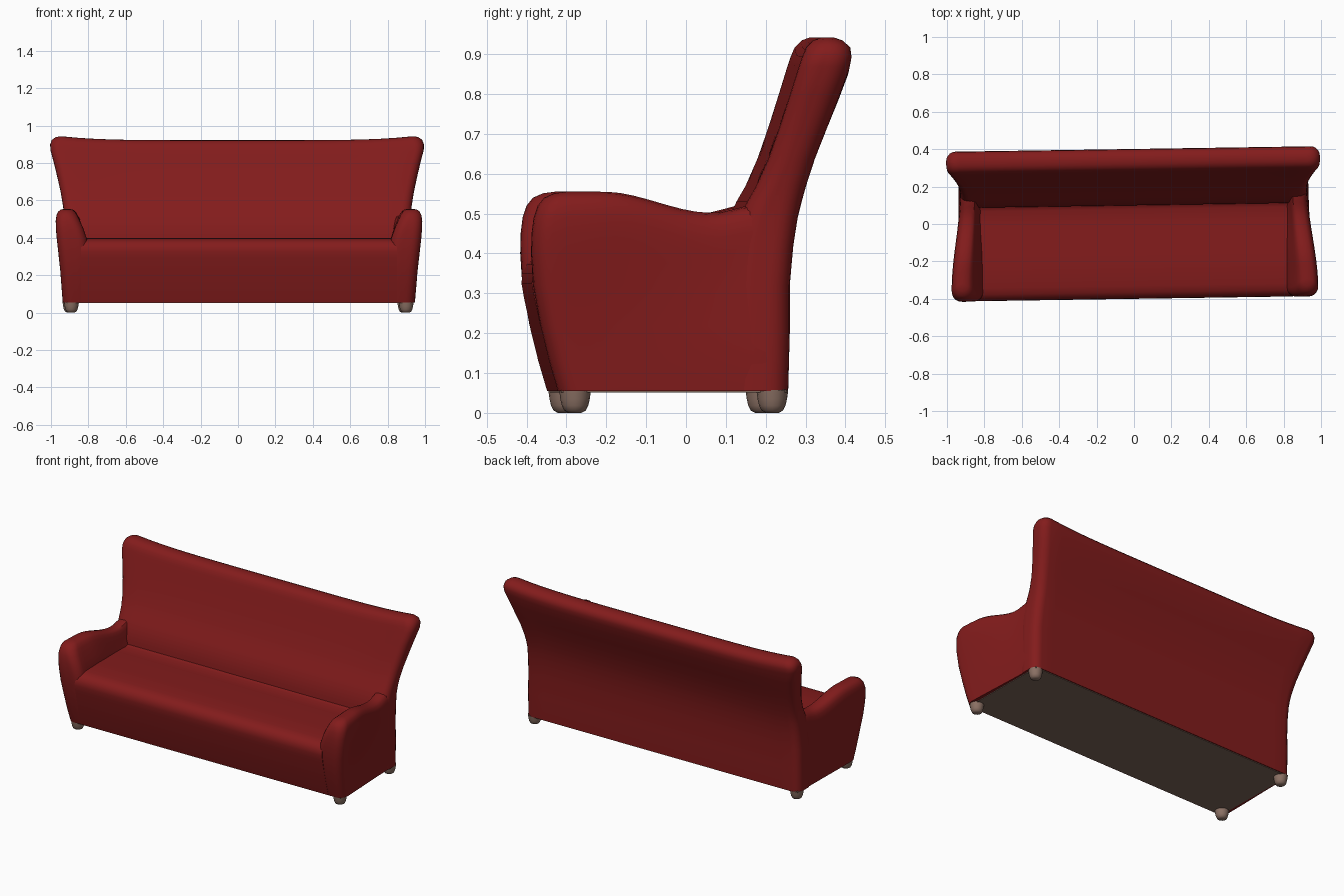
import bpy, bmesh, math
from mathutils import Matrix

if "Cube" in bpy.data.objects:
    bpy.data.objects.remove(bpy.data.objects["Cube"])

YAW = Matrix.Rotation(math.radians(0.87), 4, 'Z')   # whole sofa stands slightly turned


def material(name, rgb):
    m = bpy.data.materials.new(name)
    m.diffuse_color = (*rgb, 1)
    m.use_nodes = True
    m.node_tree.nodes["Principled BSDF"].inputs["Base Color"].default_value = m.diffuse_color
    return m


RED = material("red upholstery", (0.228, 0.0115, 0.0115))
WOOD = material("brown leg wood", (0.26, 0.165, 0.128))
DARK = material("brown underside cloth", (0.20, 0.13, 0.097))


def finish(bm, name, mat, angle=40):
    bmesh.ops.recalc_face_normals(bm, faces=bm.faces)
    bmesh.ops.transform(bm, matrix=YAW, verts=bm.verts)
    me = bpy.data.meshes.new(name)
    bm.to_mesh(me)
    bm.free()
    me.materials.append(mat)
    ob = bpy.data.objects.new(name, me)
    bpy.context.collection.objects.link(ob)
    bpy.ops.object.select_all(action='DESELECT')
    ob.select_set(True)
    bpy.context.view_layer.objects.active = ob
    bpy.ops.object.shade_smooth_by_angle(angle=math.radians(angle))
    return ob


def rounded_rect(x0, x1, y0, y1, r, nx, ny):
    r = min(r, (x1 - x0) * 0.49, (y1 - y0) * 0.49)
    centres = [(x1 - r, y1 - r), (x0 + r, y1 - r), (x0 + r, y0 + r), (x1 - r, y0 + r)]
    arcs = [[(cx + r * math.cos(math.pi / 2 * (k + i / 5)),
              cy + r * math.sin(math.pi / 2 * (k + i / 5))) for i in range(6)]
            for k, (cx, cy) in enumerate(centres)]
    pts = []
    for k in range(4):
        a, b = arcs[k][-1], arcs[(k + 1) % 4][0]
        n = nx if k % 2 == 0 else ny
        pts += arcs[k]
        pts += [(a[0] + (b[0] - a[0]) * i / n, a[1] + (b[1] - a[1]) * i / n) for i in range(1, n)]
    return pts


def stack(levels, r, nx, ny, bend):
    """Loft of rounded rectangles (z, x0, x1, y0, y1), then bent by a function."""
    bm = bmesh.new()
    rings = []
    for z, x0, x1, y0, y1 in levels:
        rings.append([bm.verts.new(bend(x, y, z))
                      for x, y in rounded_rect(x0, x1, y0, y1, r, nx, ny)])
    n = len(rings[0])
    for a, b in zip(rings, rings[1:]):
        for i in range(n):
            j = (i + 1) % n
            bm.faces.new((a[i], a[j], b[j], b[i]))
    bm.faces.new(rings[0])
    # top cap: quad strip joining the two long sides
    top = rings[-1]
    start, length, other = (0, nx + 11, ny) if nx > ny else (nx + 5, ny + 11, nx)
    opposite = start + 2 * (length - 1) + other
    for k in range(length - 1):
        bm.faces.new([top[i % n] for i in (start + k, start + k + 1,
                                           opposite - k - 1, opposite - k)])
    if other > 1:
        e = start + length - 1
        bm.faces.new([top[i % n] for i in range(e, e + other + 1)])
        bm.faces.new([top[i % n] for i in range(start - other, start + 1)])
    return bm


def smooth(a, b, t):
    t = max(0, min(1, (t - a) / (b - a)))
    return t * t * (3 - 2 * t)


# Backrest: leans back, flares outward, top edge sags between the corners
back = [(z, -w, w, f, b) for z, w, f, b in (
    (.055, .935, .10, .243), (.20, .935, .10, .247), (.32, .933, .10, .247), (.42, .929, .10, .256),
    (.49, .927, .122, .267), (.53, .928, .14, .277), (.57, .932, .163, .288),
    (.64, .943, .193, .310), (.72, .96, .22, .340), (.80, .979, .245, .370), (.87, .998, .267, .395),
    (.90, .999, .277, .401), (.925, .99, .287, .398), (.942, .97, .303, .380),
    (.949, .95, .32, .362), (.951, .93, .335, .347))]
finish(stack(back, .05, 24, 3,
             lambda x, y, z: (x, y, z - .029 * smooth(.55, .9, z) * (1 - min(1, abs(x)) ** 5))),
       "backrest", RED)

# Arms: round-topped, dipping towards the backrest and tapering in plan
arm = [(.055, .80, .942, -.335, .236), (.13, .80, .948, -.357, .236), (.22, .80, .955, -.379, .236),
       (.32, .80, .966, -.397, .236), (.40, .815, .975, -.402, .236), (.45, .832, .979, -.401, .236),
       (.49, .85, .98, -.396, .236), (.52, .864, .976, -.386, .235), (.54, .877, .967, -.37, .23),
       (.551, .892, .953, -.345, .22), (.555, .915, .932, -.315, .21)]


def arm_bend(side):
    def f(x, y, z):
        dip = .053 * smooth(-.22, .05, y) - .02 * smooth(.06, .16, y)
        taper = (.012 + .042 * smooth(.1, .5, z)) * smooth(-.35, .2, y) * smooth(.8, .93, x)
        return side * (x - taper), y, z - dip * smooth(.2, .5, z)
    return f


for side, label in ((-1, "left"), (1, "right")):
    finish(stack(arm, .05, 3, 16, arm_bend(side)), label + "_arm", RED)

# Seat and front panel: one profile run across the width
profile = [(-.335, .055), (-.357, .13), (-.379, .22), (-.394, .29), (-.40, .325), (-.398, .35),
           (-.386, .373), (-.365, .388), (-.33, .396), (-.2, .398), (0, .39), (.08, .387),
           (.105, .396), (.125, .42), (.14, .42), (.14, .055)]
bm = bmesh.new()
face = bm.faces.new([bm.verts.new((-.845, y, z)) for y, z in profile])
new = bmesh.ops.extrude_face_region(bm, geom=[face])["geom"]
bmesh.ops.translate(bm, vec=(1.69, 0, 0), verts=[v for v in new if isinstance(v, bmesh.types.BMVert)])
finish(bm, "seat", RED)

# Underside cloth panel
bm = bmesh.new()
bmesh.ops.create_cube(bm, size=1, matrix=Matrix.Translation((0, -.045, .055))
                      @ Matrix.Diagonal((1.84, .565, .008, 1)))
finish(bm, "underside_panel", DARK)

# Legs: short turned feet with rounded bottoms
for sx in (-1, 1):
    for y, label in ((-.292, "front"), (.203, "rear")):
        bm = bmesh.new()
        prev = None
        for z, r in ((.057, .040), (.035, .037), (.018, .033), (.006, .027), (0, .016)):
            ring = [bm.verts.new((sx * .895 + r * math.cos(i * math.pi / 8),
                                  y + r * math.sin(i * math.pi / 8), z)) for i in range(16)]
            if prev:
                for i in range(16):
                    j = (i + 1) % 16
                    bm.faces.new((prev[i], prev[j], ring[j], ring[i]))
            else:
                bm.faces.new(ring)
            prev = ring
        bm.faces.new(prev)
        finish(bm, ("left_" if sx < 0 else "right_") + label + "_leg", WOOD, 60)
